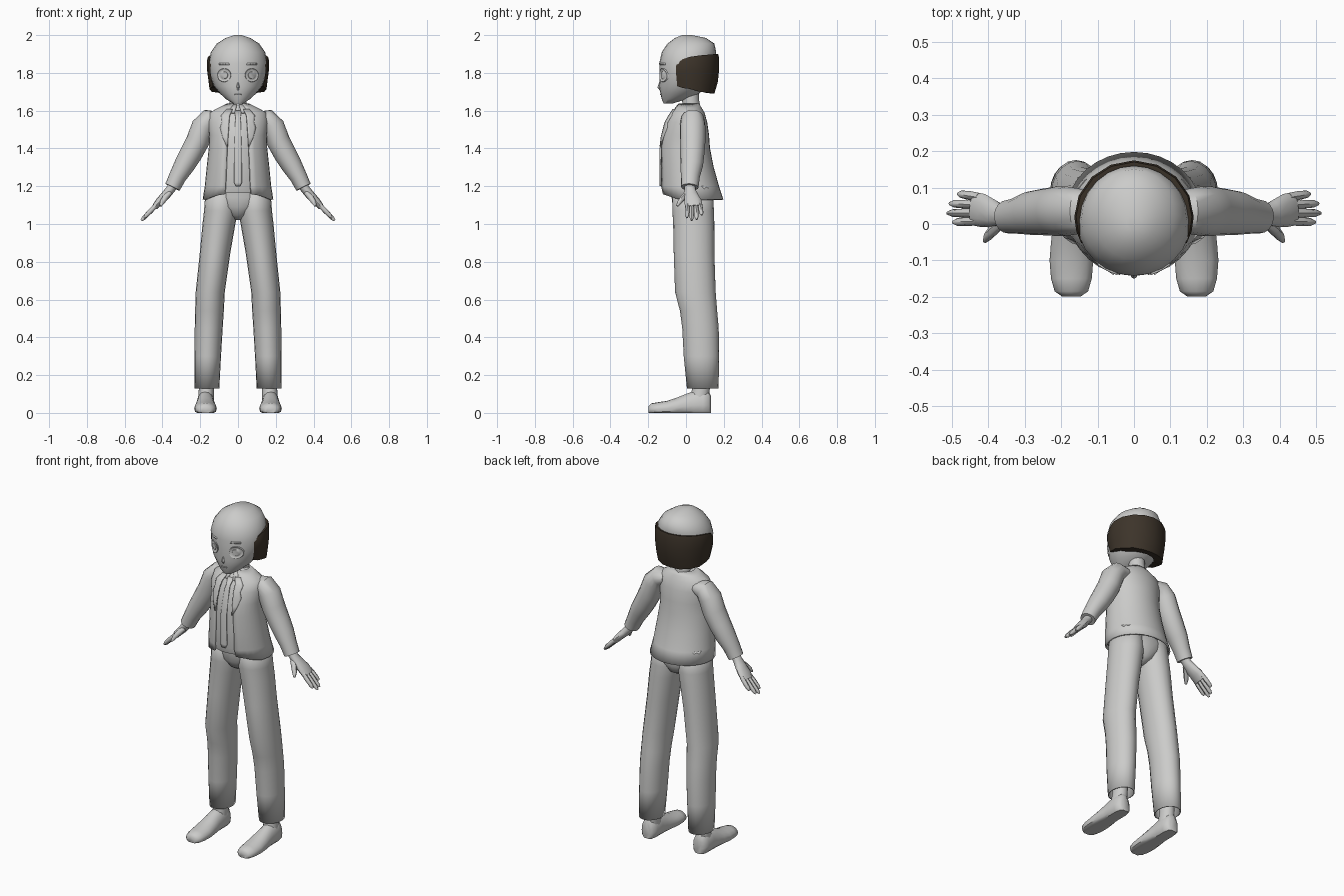
import bpy, bmesh, math
from mathutils import Vector

if "Cube" in bpy.data.objects:
    bpy.data.objects.remove(bpy.data.objects["Cube"])


def material(name, rgb):
    m = bpy.data.materials.new(name)
    m.diffuse_color = (*rgb, 1)
    m.use_nodes = True
    m.node_tree.nodes["Principled BSDF"].inputs["Base Color"].default_value = m.diffuse_color
    return m


GREY = material("light_grey", (0.6, 0.6, 0.59))
BROWN = material("dark_brown", (0.046, 0.034, 0.023))


def loft(name, rings, mat=GREY, caps=True, closed=True, mirror=False, thick=0, drop=None):
    """Skin a list of point rings; drop(i) removes columns of faces."""
    bm = bmesh.new()
    rows = [[bm.verts.new(p) for p in r] for r in rings]
    n = len(rows[0])
    for a, b in zip(rows, rows[1:]):
        for i in range(n if closed else n - 1):
            if drop and drop(i):
                continue
            j = (i + 1) % n
            bm.faces.new((a[i], a[j], b[j], b[i]))
    if caps and closed:
        bm.faces.new(rows[0])
        bm.faces.new(rows[-1])
    bmesh.ops.delete(bm, geom=[v for v in bm.verts if not v.link_faces], context='VERTS')
    bmesh.ops.recalc_face_normals(bm, faces=bm.faces)
    me = bpy.data.meshes.new(name)
    bm.to_mesh(me)
    bm.free()
    me.materials.append(mat)
    ob = bpy.data.objects.new(name, me)
    bpy.context.collection.objects.link(ob)
    if thick:
        s = ob.modifiers.new("thickness", 'SOLIDIFY')
        s.thickness = thick
        s.offset = -1
    if mirror:
        ob.modifiers.new("mirror", 'MIRROR')
    return ob


def ovals(table, n, cx=None):
    """Horizontal rings from rows of (z, half width, front y, back y); point 0 faces front."""
    out = []
    for k, (z, hw, yf, yb) in enumerate(table):
        x0 = cx[k] if cx else 0
        cy, ry = (yf + yb) / 2, (yb - yf) / 2
        out.append([Vector((x0 + hw * math.sin(t), cy - ry * math.cos(t), z))
                    for t in (2 * math.pi * i / n for i in range(n))])
    return out


def tube(name, path, n=12, **kw):
    """Tube along rows of (x, y, z, radius across, radius along y)."""
    pts = [Vector(p[:3]) for p in path]
    rings = []
    for k, p in enumerate(path):
        d = (pts[min(k + 1, len(pts) - 1)] - pts[max(k - 1, 0)]).normalized()
        v = Vector((0, 1, 0))
        v = (v - d * v.dot(d)).normalized()
        u = d.cross(v)
        rings.append([pts[k] + u * p[3] * math.cos(t) + v * p[4] * math.sin(t)
                      for t in (2 * math.pi * i / n for i in range(n))])
    return loft(name, rings, **kw)


def front_y(table, x, z):
    """Front surface of an oval loft at x, z."""
    for a, b in zip(table, table[1:]):
        if a[0] <= z <= b[0]:
            f = (z - a[0]) / (b[0] - a[0])
            _, hw, yf, yb = [p + (q - p) * f for p, q in zip(a, b)]
            return (yf + yb) / 2 - (yb - yf) / 2 * math.sqrt(max(0, 1 - (x / hw) ** 2))
    return 0


def front_patch(name, table, rows, off, thick=0.008, **kw):
    """Thin plate following the front; rows of (z, x from, x to)."""
    rings = []
    for z, x0, x1 in rows:
        xs = [x0 + (x1 - x0) * i / 4 for i in range(5)]
        rings.append([(x, front_y(table, x, z) - off, z) for x in xs])
    ob = loft(name, rings, closed=False, thick=thick, **kw)
    if ob.data.polygons[0].normal.y > 0:
        ob.data.flip_normals()
    return ob


# Head
HEAD = [(1.638, .026, -.118, -.07), (1.66, .062, -.128, 0), (1.69, .095, -.135, .07),
        (1.73, .128, -.143, .11), (1.79, .149, -.138, .14), (1.85, .156, -.142, .155),
        (1.91, .144, -.128, .16), (1.955, .112, -.098, .15), (1.985, .065, -.058, .105),
        (2.0, .02, -.02, .03)]
loft("head", ovals(HEAD, 24))
tube("neck", [(0, .035, 1.57, .05, .05), (0, .025, 1.65, .045, .045), (0, .02, 1.73, .045, .045)])

# Eyes: raised rim, sunken white, raised iris
rings = []
for r, off in ((.037, -.004), (.035, .006), (.028, .001), (.02, .002), (.018, .005)):
    ring = []
    for i in range(20):
        t = 2 * math.pi * i / 20
        x, z = .073 + r * math.cos(t), 1.788 + r * math.sin(t)
        ring.append((x, front_y(HEAD, x, z) - off, z))
    rings.append(ring)
loft("eye", rings, mirror=True)
front_patch("eyebrow", HEAD, [(1.843, .045, .1), (1.851, .05, .1)], .005, mirror=True)
front_patch("mouth", HEAD, [(1.683, -.018, .018), (1.687, -.018, .018)], .003, .004)
tube("nose", [(0, -.13, 1.715, .012, .012), (0, -.138, 1.725, .01, .013), (0, -.136, 1.75, .004, .006)], n=8)

# Hair wrapped round the sides and back: (angle from back, top z, bottom z)
side = [(0, 1.9, 1.69), (23, 1.9, 1.69), (45, 1.897, 1.695), (68, 1.893, 1.70),
        (90, 1.885, 1.715), (105, 1.872, 1.72), (118, 1.845, 1.73)]
cols = [(-a, t, b) for a, t, b in side[:0:-1]] + side
rows = []
for f, s in ((.02, .6), (0, .84), (.3, .96), (.6, 1), (.9, 1), (1, .97), (.99, .86)):
    row = []
    for a, top, low in cols:
        r = math.radians(a)
        k = s + (.08 * abs(math.sin(r)) if f == 0 else 0)
        row.append((.164 * k * math.sin(r), .02 + .155 * k * math.cos(r), low + (top - low) * f))
    rows.append(row)
loft("hair", rows, mat=BROWN, closed=False)

# Jacket, open down the front, with a raised front hem
JACKET = [(1.13, .187, -.135, .198), (1.2, .176, -.144, .175), (1.3, .166, -.142, .147),
          (1.4, .155, -.144, .127), (1.47, .152, -.135, .122), (1.54, .16, -.112, .112),
          (1.59, .15, -.083, .098), (1.615, .105, -.062, .083), (1.637, .06, -.045, .07)]
rings = ovals(JACKET, 32)
for p in rings[0]:
    p.z += .03 * min(1, max(0, (-p.y - .04) / .09))
loft("jacket", rings, caps=False, thick=.01, drop=lambda i: i < 2 or i > 29)

# Shirt, tie and lapels
SHIRT = [(max(z, 1.165), hw - .014, yf + .012, yb - .02) for z, hw, yf, yb in JACKET]
loft("shirt", ovals(SHIRT, 32))
front_patch("tie", SHIRT, [(1.2, -.012, .012), (1.22, -.021, .021), (1.4, -.019, .019),
                           (1.54, -.015, .015), (1.56, -.012, .012), (1.6, -.019, .019)], .008)
front_patch("lapel", JACKET, [(1.41, .055, .06), (1.46, .054, .082), (1.51, .05, .095),
                              (1.54, .048, .085), (1.575, .045, .09), (1.61, .03, .06)], .006, mirror=True)
front_patch("shirt_collar", SHIRT, [(1.59, .018, .035), (1.612, .012, .05), (1.632, .006, .04)], .008, mirror=True)

# Sleeves
tube("sleeve", [(.10, .035, 1.56, .035, .05), (.15, .035, 1.555, .056, .062), (.185, .035, 1.515, .062, .068),
                (.213, .035, 1.44, .062, .068), (.25, .033, 1.37, .06, .064), (.285, .03, 1.31, .055, .06),
                (.32, .023, 1.25, .046, .05), (.347, .02, 1.195, .042, .046)], n=16, mirror=True)

# Hands
tube("palm", [(.335, .02, 1.215, .026, .03), (.36, .022, 1.18, .024, .029), (.385, .028, 1.15, .024, .038),
              (.415, .037, 1.12, .021, .046), (.44, .042, 1.09, .016, .046)], mirror=True)
for name, y0, y1, tip in (("index_finger", .008, .005, .497), ("middle_finger", .03, .03, .512),
                          ("ring_finger", .053, .056, .506), ("little_finger", .074, .083, .483)):
    path = []
    for f, r in ((0, .012), (.45, .013), (.85, .011), (1, .005)):
        x = .425 + (tip - .425) * f
        path.append((x, y0 + (y1 - y0) * f, 1.108 - .088 * f * (tip - .425) / .085, r, r * .95))
    tube(name, path, n=8, mirror=True)
tube("thumb", [(.362, .005, 1.165, .014, .014), (.385, -.015, 1.14, .016, .015),
               (.402, -.035, 1.115, .013, .012), (.41, -.047, 1.095, .006, .006)], n=8, mirror=True)

# Trousers
LEG = [(.13, .066, .005, .172), (.3, .07, -.012, .176), (.45, .074, -.02, .173), (.54, .076, -.032, .165),
       (.64, .077, -.058, .157), (.85, .081, -.065, .15), (1.0, .087, -.068, .15),
       (1.07, .09, -.072, .148), (1.2, .085, -.072, .14)]
loft("trouser_leg", ovals(LEG, 20, [.165, .16, .155, .151, .147, .121, .101, .09, .085]),
     caps=False, thick=.006, mirror=True)
loft("trouser_seat", ovals([(1.02, .02, -.005, .08), (1.045, .06, -.045, .125), (1.09, .13, -.07, .144),
                            (1.14, .172, -.076, .145), (1.25, .15, -.08, .12)], 24))

# Ankles and shoes
tube("ankle", [(.17, .07, .07, .042, .05), (.167, .08, .13, .04, .046), (.165, .085, .25, .04, .045)], mirror=True)
rings = []
for y, hw, h in ((-.199, .026, .035), (-.185, .046, .05), (-.15, .056, .056), (-.1, .06, .064), (-.05, .056, .08),
                 (0, .05, .1), (.04, .048, .115), (.09, .048, .118), (.12, .04, .112), (.132, .022, .09)):
    rings.append([(.172 + hw * math.cos(t), y, h * max(0, .35 + .65 * math.sin(t)))
                  for t in (2 * math.pi * i / 16 for i in range(16))])
loft("shoe", rings, mirror=True)

# Smooth shading with sharp edges kept
for ob in bpy.context.scene.objects:
    ob.select_set(True)
    bpy.context.view_layer.objects.active = ob
bpy.ops.object.shade_smooth_by_angle(angle=math.radians(45))
